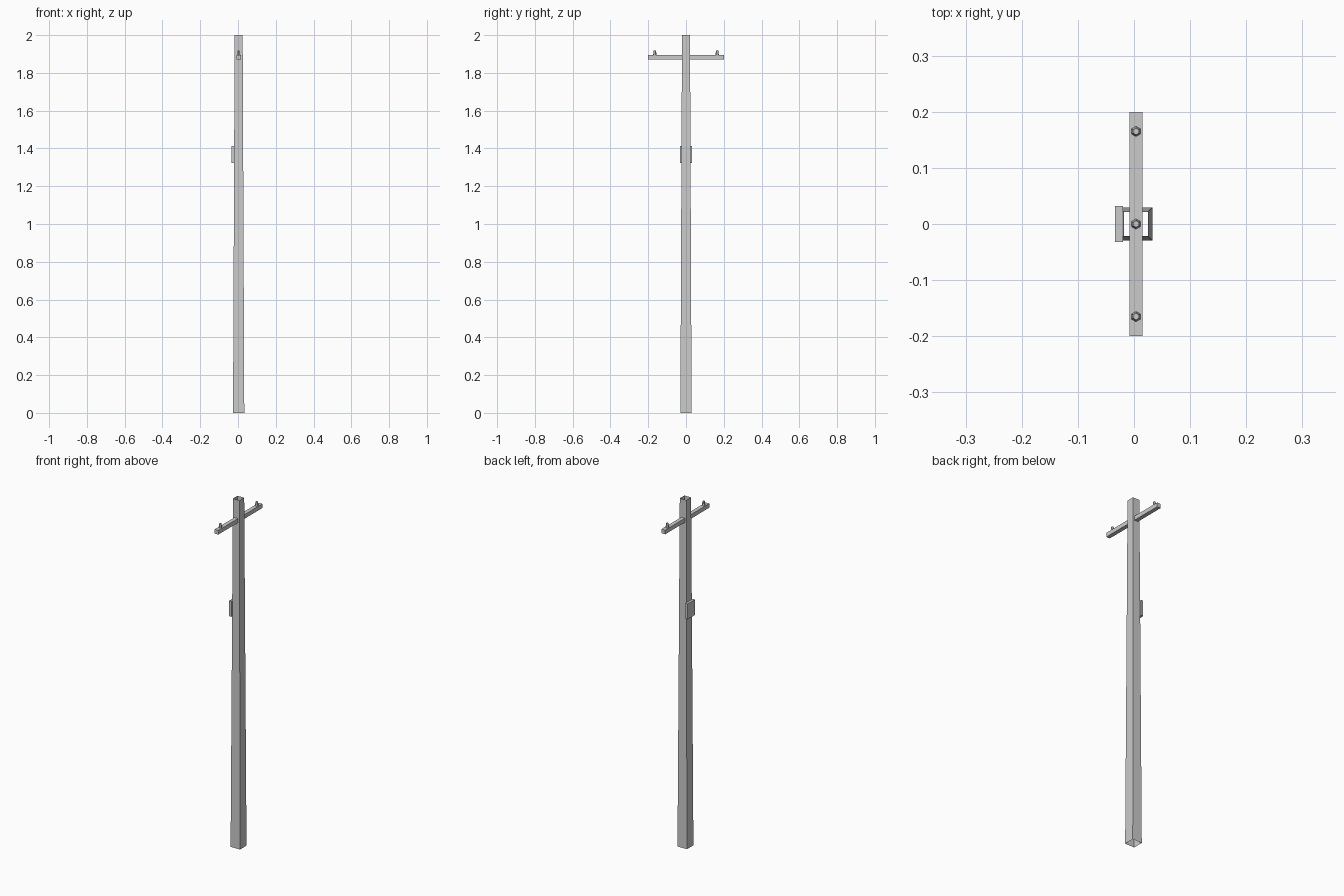
import bpy, bmesh, math
from mathutils import Matrix, Vector

if "Cube" in bpy.data.objects:
    bpy.data.objects.remove(bpy.data.objects["Cube"])

CX = 0.0035  # pole axis, offset by the sign plate on the left


def add_object(name, bm):
    mesh = bpy.data.meshes.new(name)
    bm.to_mesh(mesh)
    bm.free()
    obj = bpy.data.objects.new(name, mesh)
    bpy.context.collection.objects.link(obj)
    return obj


def box(name, lo, hi):
    lo, hi = Vector(lo), Vector(hi)
    bm = bmesh.new()
    bmesh.ops.create_cube(bm, size=1, matrix=Matrix.Translation((lo + hi) / 2)
                          @ Matrix.Diagonal((*(hi - lo), 1)))
    return add_object(name, bm)


def frustum(name, sides, r1, r2, z1, z2, y=0, turn=0, caps=True):
    bm = bmesh.new()
    mat = Matrix.Translation((CX, y, (z1 + z2) / 2)) @ Matrix.Rotation(turn, 4, 'Z')
    bmesh.ops.create_cone(bm, cap_ends=caps, segments=sides, radius1=r1,
                          radius2=r2, depth=z2 - z1, matrix=mat)
    return add_object(name, bm)


# Tapered square pole, open at both ends
frustum("pole", 4, 0.0298 * math.sqrt(2), 0.0212 * math.sqrt(2), 0, 2,
        turn=math.pi / 4, caps=False)

# Crossarm through the pole
box("crossarm", (CX - 0.0115, -0.2, 1.87), (CX + 0.0115, 0.2, 1.894))

# Hexagonal insulator pegs, the middle one inside the pole
for i, y in enumerate((-0.165, 0, 0.165)):
    frustum(f"insulator_{i + 1}", 6, 0.0092, 0.006, 1.894, 1.918, y=y, turn=math.pi / 6 * 2)

# Plate on the left face
box("side_plate", (-0.0335, -0.0325, 1.324), (-0.0195, 0.0325, 1.413))
